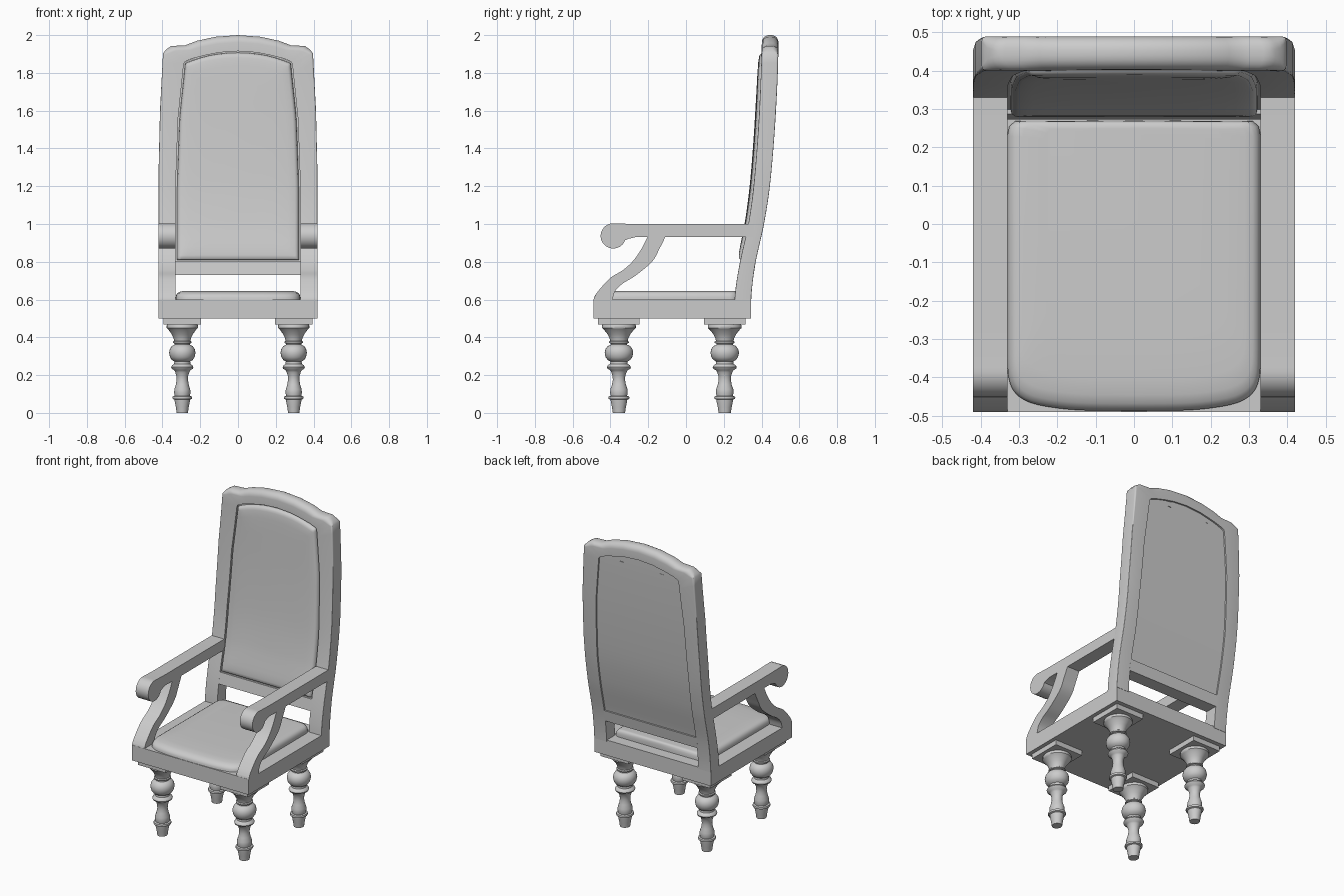
import bpy, bmesh, math

if "Cube" in bpy.data.objects:
    bpy.data.objects.remove(bpy.data.objects["Cube"])


def loft(name, rings, angle=35):
    """Skin equal-length closed rings, cap both ends, shade smooth by angle."""
    bm = bmesh.new()
    vs = [[bm.verts.new(p) for p in r] for r in rings]
    n = len(vs[0])
    for a, b in zip(vs, vs[1:]):
        for i in range(n):
            j = (i + 1) % n
            bm.faces.new((a[i], a[j], b[j], b[i]))
    bm.faces.new(vs[0])
    bm.faces.new(vs[-1])
    bmesh.ops.recalc_face_normals(bm, faces=bm.faces)
    me = bpy.data.meshes.new(name)
    bm.to_mesh(me)
    bm.free()
    ob = bpy.data.objects.new(name, me)
    bpy.context.collection.objects.link(ob)
    bpy.ops.object.select_all(action='DESELECT')
    ob.select_set(True)
    bpy.context.view_layer.objects.active = ob
    bpy.ops.object.shade_smooth_by_angle(angle=math.radians(angle))
    return ob


def box(name, x0, x1, y0, y1, z0, z1):
    return loft(name, [[(x0, y0, z), (x1, y0, z), (x1, y1, z), (x0, y1, z)] for z in (z0, z1)])


def side_extrude(name, outline, side):
    """Extrude a (y, z) outline across the width of an arm."""
    return loft(name, [[(side * x, y, z) for y, z in outline] for x in (0.33, 0.42)])


def catmull(pts, n=5):
    """Smooth curve through the points."""
    p = [pts[0]] + pts + [pts[-1]]
    out = []
    for a, b, c, d in zip(p, p[1:], p[2:], p[3:]):
        for k in range(n):
            t = k / n
            out.append(tuple(0.5 * (2 * B + (C - A) * t + (2 * A - 5 * B + 4 * C - D) * t * t
                                    + (3 * B - A - 3 * C + D) * t ** 3)
                             for A, B, C, D in zip(a, b, c, d)))
    return out + [pts[-1]]


def interp(table, t):
    if t <= table[0][0]:
        return table[0][1]
    for (a, fa), (b, fb) in zip(table, table[1:]):
        if t <= b:
            return fa + (fb - fa) * (t - a) / (b - a)
    return table[-1][1]


# Side curve of the back: height -> front y and rear y
FRONT = catmull([(.5, .257), (.6, .257), (.7, .268), (.8, .286), (.9, .308), (1.0, .33),
                 (1.2, .358), (1.5, .382), (1.8, .397), (2.0, .402)])
REAR = catmull([(.5, .345), (.6, .345), (.7, .354), (.8, .369), (.9, .391), (1.0, .413),
                (1.2, .444), (1.5, .47), (1.8, .486), (2.0, .49)])

# Seat frame
box("seat_frame", -.42, .42, -.49, .343, .5, .6)

# Seat cushion: rounded outline, rings shrinking toward the top
half = catmull([(0, -.487), (.12, -.486), (.2, -.48), (.27, -.466), (.31, -.44), (.327, -.4),
                (.33, -.34)], 3) + [(.33, .23), (.325, .255), (.31, .268), (0, .27)]
outline = half + [(-x, y) for x, y in half[-2:0:-1]]
rings = []
for inset, z in [(0, .585), (0, .612), (.003, .624), (.009, .634), (.02, .641), (.04, .645), (.1, .646)]:
    k = 1 - inset / .33
    rings.append([(x * k, .2 + (y - .2) * k, z) for x, y in outline])
loft("seat_cushion", rings, 60)

# Turned legs with square blocks
LEG = [(.03, 0), (.034, .03), (.04, .06), (.041, .07), (.05, .074), (.052, .08), (.05, .087),
       (.04, .09), (.043, .105), (.042, .125), (.034, .15), (.03, .175), (.031, .195), (.037, .215),
       (.042, .225), (.056, .234), (.059, .242), (.054, .252), (.043, .26), (.042, .272),
       (.055, .28), (.065, .295), (.07, .318), (.066, .338), (.055, .354), (.04, .361), (.04, .367),
       (.049, .37), (.049, .377), (.043, .381), (.046, .395), (.055, .415), (.07, .436),
       (.077, .444), (.083, .45), (.083, .462), (.078, .472)]
for yname, cy in (("front", -.355), ("back", .205)):
    for xname, cx in (("left", -.295), ("right", .295)):
        rings = [[(cx + r * math.cos(a), cy + 1.08 * r * math.sin(a), z)
                  for a in [math.tau * i / 28 for i in range(28)]] for r, z in LEG]
        loft(f"{yname}_{xname}_leg", rings, 45)
        box(f"{yname}_{xname}_leg_block", cx - .1, cx + .1, cy - .11, cy + .11, .468, .502)

# Arms with scroll ends, and S-curved supports
cy, cz, r = -.385, .937, .067
scroll = [(cy + r * math.cos(math.radians(a)), cz + r * math.sin(math.radians(a)))
          for a in range(80, 341, 13)]
ARM = [(.36, 1.0), (-.28, 1.0), (-.34, 1.002)] + scroll + [(-.303, .922), (-.27, .93), (.36, .93)]
front_edge = catmull([(-.487, .61), (-.465, .645), (-.40, .715), (-.335, .755), (-.28, .805),
                      (-.235, .87), (-.2, .94)])
rear_edge = catmull([(-.105, .94), (-.14, .87), (-.18, .80), (-.27, .725), (-.335, .685),
                     (-.375, .645), (-.39, .595)])
SUPPORT = [(-.49, .595)] + front_edge + rear_edge
for name, s in (("left", -1), ("right", 1)):
    side_extrude(f"{name}_arm", ARM, s)
    side_extrude(f"{name}_arm_support", SUPPORT, s)

# Back frame: posts and crest swept as one piece (outer x,z, inner x,z, edge radius)
KEYS = [(.42, .59, .33, .59, .003), (.42, .8, .33, .8, .003), (.42, 1.0, .33, 1.0, .003),
        (.42, 1.3, .33, 1.2, .003), (.413, 1.6, .317, 1.56, .004), (.397, 1.903, .287, 1.85, .012),
        (.382, 1.923, .28, 1.86, .03), (.355, 1.942, .262, 1.868, .038), (.32, 1.944, .24, 1.876, .038),
        (.28, 1.946, .21, 1.884, .038), (.217, 1.97, .17, 1.894, .038), (.12, 1.991, .1, 1.908, .038),
        (0, 2.0, 0, 1.915, .038)]
stations = []
for a, b in zip(KEYS, KEYS[1:]):
    n = 6 if b[1] < 1.91 else 2
    stations += [tuple(p + (q - p) * k / n for p, q in zip(a, b)) for k in range(n)]
stations.append(KEYS[-1])
stations += [(-a, b, -c, d, e) for a, b, c, d, e in stations[-2::-1]]
rings = []
for ox, oz, ix, iz, r in stations:
    w = math.hypot(ox - ix, oz - iz)
    arc = [math.radians(90 * i / 5) for i in range(6)]
    sec = [(0, 0, 0)]
    sec += [(w - r + r * math.sin(t), r - r * math.cos(t), 0) for t in arc]
    sec += [(w - r + r * math.cos(t), -r + r * math.sin(t), 1) for t in arc]
    sec += [(0, 0, 1)]
    ring = []
    for s, dy, rear in sec:
        x, z = ix + (ox - ix) * s / w, iz + (oz - iz) * s / w
        ring.append((x, interp(REAR if rear else FRONT, z) + dy, z))
    rings.append(ring)
loft("back_frame", rings, 40)

# Lower back rail
loft("back_lower_rail", [[(x, interp(FRONT, .73), .73), (x, interp(REAR, .73), .73),
                          (x, interp(REAR, .802), .802), (x, interp(FRONT, .802), .802)]
                         for x in (-.335, .335)])

# Upholstered back panel: padded front, slightly recessed flat rear
WIDTH = [(.8, .331), (1.2, .331), (1.56, .318), (1.86, .286)]
PAD = [(0, .012), (.009, .012), (.012, -.002), (.022, -.011), (.05, -.016), (.12, -.019), (.3, -.021)]
us = [0, .2, .4, .55, .7, .8, .86, .91, .935, .963, .973, 1]
us = [-u for u in us[:0:-1]] + us
edge = [0, .009, .012, .022, .035, .055, .08, .12]
vs = [e / 1.1 for e in edge]
vs = vs + [.11 + .78 * i / 16 for i in range(1, 16)] + [1 - v for v in vs[::-1]]
rings = []
for v in vs:
    front, rear = [], []
    for u in us:
        top = 1.916 - .06 * abs(u) ** 2.2
        z = .8 + v * (top - .8)
        x = u * interp(WIDTH, z)
        e = min((1 - abs(u)) * .33, v * 1.1, (1 - v) * 1.1)
        front.append((x, interp(FRONT, z) + interp(PAD, e), z))
        rear.append((x, interp(REAR, z) - .01, z))
    rings.append(front + rear[::-1])
loft("back_panel", rings, 40)
